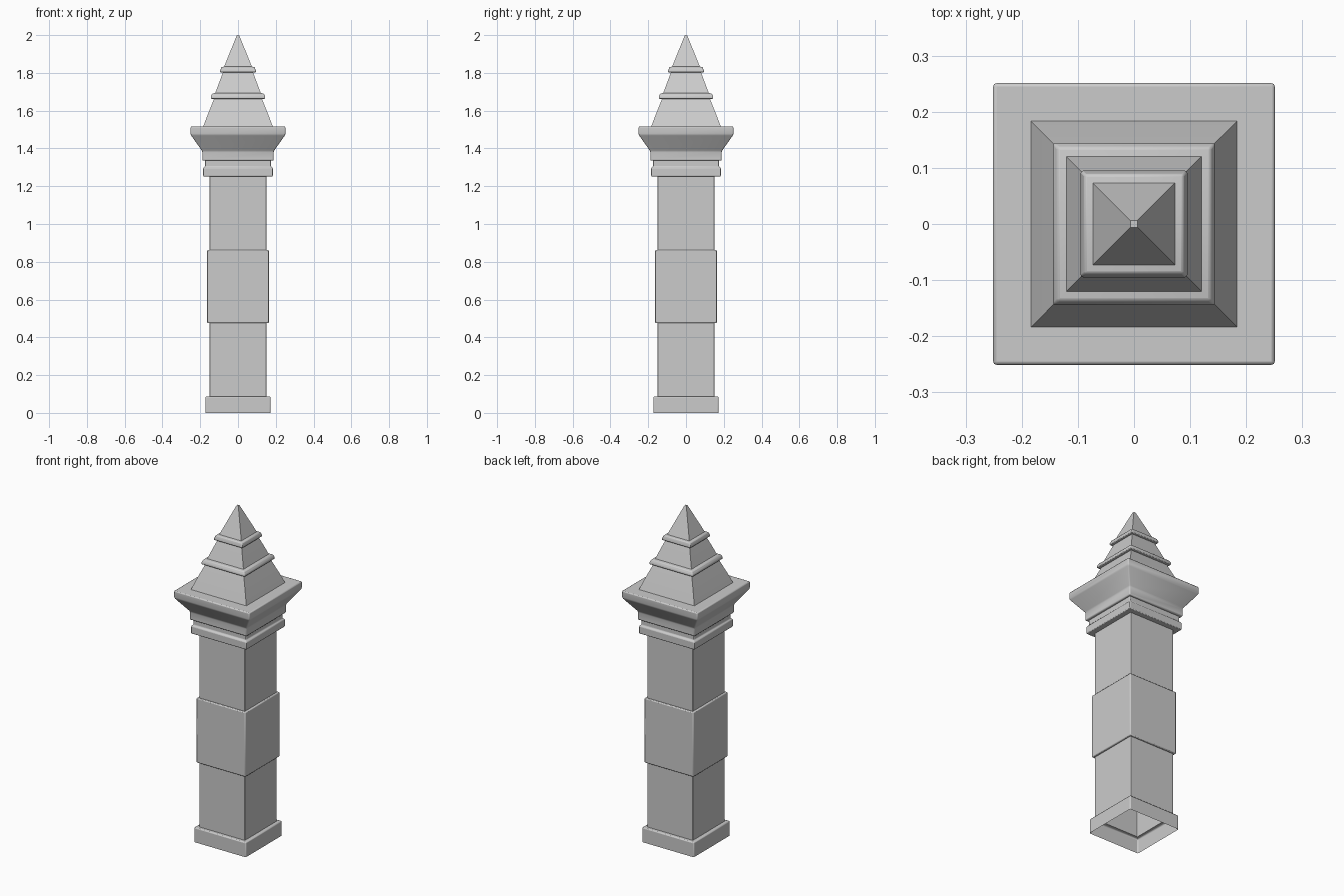
import bpy, bmesh

if "Cube" in bpy.data.objects:
    bpy.data.objects.remove(bpy.data.objects["Cube"])


def square_loft(name, profile, bevel=0.006, tip=False):
    """Loft square rings through (half_width, z) points; ends stay open."""
    bm = bmesh.new()
    rings = [[bm.verts.new((sx * r, sy * r, z))
              for sx, sy in ((-1, -1), (1, -1), (1, 1), (-1, 1))]
             for r, z in profile]
    for a, b in zip(rings, rings[1:]):
        for i in range(4):
            j = (i + 1) % 4
            bm.faces.new((a[i], a[j], b[j], b[i]))
    if tip:
        bm.faces.new(rings[-1])
    me = bpy.data.meshes.new(name)
    bm.to_mesh(me)
    bm.free()
    ob = bpy.data.objects.new(name, me)
    bpy.context.collection.objects.link(ob)
    bpy.context.view_layer.objects.active = ob
    ob.select_set(True)
    bpy.ops.object.shade_smooth_by_angle(angle=0.7)
    ob.select_set(False)
    if bevel:
        mod = ob.modifiers.new("soft_edges", 'BEVEL')
        mod.width = bevel
        mod.segments = 2
        mod.limit_method = 'ANGLE'
        mod.angle_limit = 0.5
    return ob


SHAFT = 0.151

# plinth, hollow underneath
square_loft("plinth", [(0.172, 0), (0.172, 0.088), (SHAFT, 0.088)])

# shaft in two plain lengths with a wider block between
square_loft("lower_shaft", [(SHAFT, 0.088), (SHAFT, 0.475)], 0.003)
square_loft("middle_block", [(SHAFT, 0.475), (0.163, 0.475),
                             (0.163, 0.862), (SHAFT, 0.862)], 0.005)
square_loft("upper_shaft", [(SHAFT, 0.862), (SHAFT, 1.252)], 0.003)

# collar and flared capital
square_loft("collar", [(SHAFT, 1.252), (0.184, 1.252), (0.184, 1.297),
                       (0.175, 1.304), (0.175, 1.335)], 0.004)
square_loft("capital", [(0.175, 1.335), (0.189, 1.335), (0.189, 1.385),
                        (0.251, 1.473), (0.251, 1.516), (0.184, 1.516)])

# stepped roof: two sloped tiers, each under a moulding
square_loft("lower_roof", [(0.184, 1.516), (0.165, 1.567), (0.144, 1.62),
                           (0.126, 1.665)], 0)
square_loft("lower_moulding", [(0.126, 1.663), (0.144, 1.663), (0.144, 1.676),
                               (0.136, 1.690), (0.120, 1.694)], 0.004)
square_loft("upper_roof", [(0.121, 1.692), (0.105, 1.735), (0.090, 1.775),
                           (0.078, 1.805)], 0)
square_loft("upper_moulding", [(0.078, 1.803), (0.095, 1.803), (0.095, 1.812),
                               (0.088, 1.830), (0.072, 1.834)], 0.004)

# spire
square_loft("spire", [(0.074, 1.832), (0.006, 2.0)], 0, tip=True)
